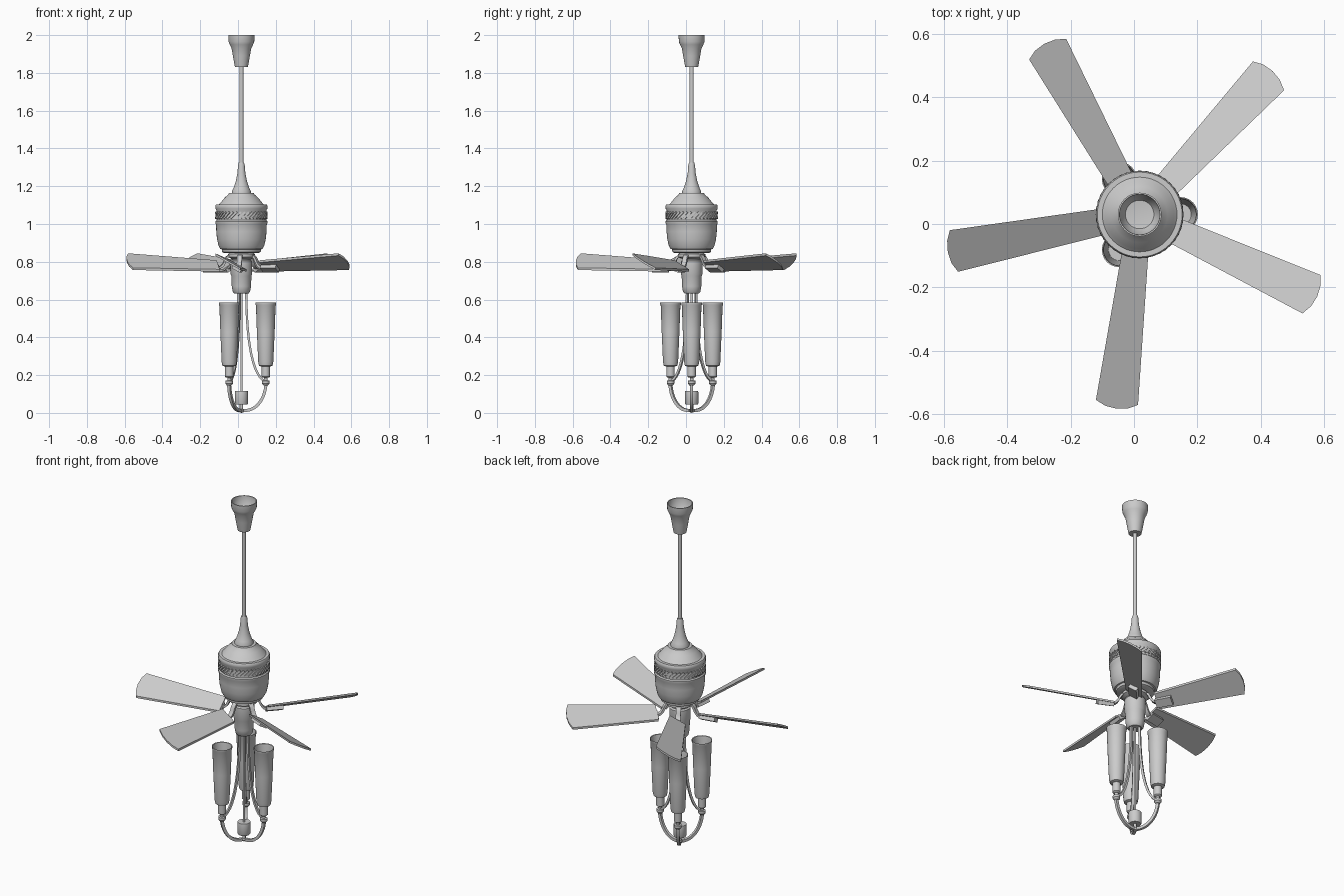
import bpy, bmesh
from math import cos, sin, pi, radians
from mathutils import Vector, Matrix
from mathutils.geometry import interpolate_bezier

if "Cube" in bpy.data.objects:
    bpy.data.objects.remove(bpy.data.objects["Cube"])

AXIS = Vector((0.018, 0.03, 0))


def finish(name, bm, loc=AXIS, turn=0, angle=35):
    bmesh.ops.recalc_face_normals(bm, faces=bm.faces)
    me = bpy.data.meshes.new(name)
    bm.to_mesh(me)
    bm.free()
    me.shade_smooth()
    me.set_sharp_from_angle(angle=radians(angle))
    ob = bpy.data.objects.new(name, me)
    ob.location = loc
    ob.rotation_euler.z = turn
    bpy.context.collection.objects.link(ob)
    return ob


def lathe(name, profile, sides=32, loc=AXIS):
    """Spin (radius, z) points around z."""
    bm = bmesh.new()
    vs = [bm.verts.new((r, 0, z)) for r, z in profile]
    es = [bm.edges.new(p) for p in zip(vs, vs[1:])]
    bmesh.ops.spin(bm, geom=vs + es, cent=(0, 0, 0), axis=(0, 0, 1),
                   angle=2 * pi, steps=sides, use_merge=True)
    bmesh.ops.remove_doubles(bm, verts=bm.verts, dist=1e-5)
    return finish(name, bm, loc)


def strip(name, ctrl, width, thick, turn, steps=14):
    """Rectangular bar along a bezier lying in the radius/z plane."""
    pts = interpolate_bezier(*[Vector((r, 0, z)) for r, z in ctrl], steps)
    bm = bmesh.new()
    rings = []
    for i, p in enumerate(pts):
        t = (pts[min(i + 1, steps - 1)] - pts[max(i - 1, 0)]).normalized()
        n = Vector((-t.z, 0, t.x)) * thick / 2
        s = Vector((0, width / 2, 0))
        rings.append([bm.verts.new(p + o) for o in (n + s, n - s, -n - s, -n + s)])
    for a, b in zip(rings, rings[1:]):
        for k in range(4):
            bm.faces.new((a[k], a[k - 1], b[k - 1], b[k]))
    bm.faces.new(rings[0])
    bm.faces.new(rings[-1])
    return finish(name, bm, AXIS, turn)


# Ceiling canopy (open cup) and down rod
lathe("ceiling_canopy", [(0, 1.93), (0.045, 1.935), (0.062, 1.965), (0.064, 2.0), (0.069, 2.0),
                         (0.068, 1.965), (0.062, 1.95), (0.052, 1.93), (0.045, 1.89),
                         (0.038, 1.85), (0.034, 1.83), (0, 1.83)])
lathe("down_rod", [(0, 1.85), (0.011, 1.85), (0.011, 1.28), (0, 1.28)], 16)

# Flared collar above the motor
lathe("rod_collar", [(0, 1.325), (0.014, 1.325), (0.018, 1.31), (0.021, 1.27), (0.030, 1.225),
                     (0.042, 1.19), (0.050, 1.175), (0.050, 1.155), (0, 1.155)])

# Motor housing with recessed band
lathe("motor_housing", [(0, 1.165), (0.065, 1.165), (0.070, 1.155), (0.088, 1.14), (0.108, 1.115),
                        (0.118, 1.104), (0.134, 1.104), (0.138, 1.097), (0.138, 1.082),
                        (0.132, 1.072), (0.132, 1.020), (0.138, 1.014), (0.138, 1.004),
                        (0.134, 0.995), (0.133, 0.96), (0.129, 0.92), (0.121, 0.885),
                        (0.112, 0.868), (0.104, 0.866), (0.102, 0.852), (0.09, 0.846),
                        (0, 0.846)], 48)

# Slanted rope pattern in the band
bm = bmesh.new()
for i in range(40):
    m = (Matrix.Rotation(2 * pi * i / 40, 4, 'Z') @ Matrix.Translation((0.131, 0, 1.046))
         @ Matrix.Rotation(radians(42), 4, 'X') @ Matrix.Diagonal((0.013, 0.05, 0.009, 1)))
    bmesh.ops.create_cube(bm, size=1, matrix=m)
finish("motor_rope_band", bm)

# Rotor plate and lower hub
lathe("rotor_plate", [(0, 0.85), (0.06, 0.85), (0.072, 0.84), (0.072, 0.825), (0.05, 0.815),
                      (0.045, 0.79), (0, 0.79)])
lathe("switch_hub", [(0, 0.81), (0.05, 0.81), (0.057, 0.803), (0.057, 0.735), (0.053, 0.725),
                     (0.051, 0.67), (0.046, 0.642), (0.038, 0.632), (0, 0.632)])

# Five pitched blades with their brackets
R0, R1, TH = 0.125, 0.598, 0.012


def blade_z(r, y):
    return 0.778 + 0.022 * (r - R0) / (R1 - R0) - 0.57 * y


for i in range(5):
    turn = radians(47.2 + 72 * i)
    bm = bmesh.new()
    outline = [(R0, -0.042), (R1, -0.068), (0.613, -0.036), (0.618, 0),
               (0.613, 0.036), (R1, 0.066), (R0, 0.042)]
    top = [bm.verts.new((r, y, blade_z(r, y) + TH / 2)) for r, y in outline]
    low = [bm.verts.new((r, y, blade_z(r, y) - TH / 2)) for r, y in outline]
    bm.faces.new(top)
    bm.faces.new(low[::-1])
    for k in range(len(outline)):
        bm.faces.new((top[k - 1], top[k], low[k], low[k - 1]))
    finish(f"blade_{i + 1}", bm, AXIS, turn, 20)

    strip(f"blade_arm_{i + 1}", [(0.055, 0.832), (0.10, 0.835), (0.075, 0.765), (0.14, 0.766)],
          0.026, 0.012, turn, 10)

    bm = bmesh.new()
    m = (Matrix.Translation((0.165, 0, 0.764)) @ Matrix.Rotation(-0.518, 4, 'X')
         @ Matrix.Diagonal((0.09, 0.05, 0.022, 1)))
    bmesh.ops.create_cube(bm, size=1, matrix=m)
    finish(f"blade_mount_{i + 1}", bm, AXIS, turn)

# Centre rod and bottom weight
lathe("centre_rod", [(0, 0.64), (0.006, 0.64), (0.006, 0.03), (0, 0.03)], 12)
lathe("bottom_cup", [(0, 0.115), (0.034, 0.115), (0.035, 0.11), (0.035, 0.05),
                     (0.032, 0.044), (0, 0.044)], 24)
lathe("bottom_finial", [(0, 0.045), (0.009, 0.045), (0.009, 0.02), (0.016, 0.014),
                        (0.012, 0.004), (0, 0.0)], 16)

# Three lamps with curved arms
for i in range(3):
    turn = 2 * pi * i / 3
    pos = AXIS + Vector((cos(turn), sin(turn), 0)) * 0.129
    strip(f"upper_arm_{i + 1}", [(0.026, 0.64), (0.026, 0.40), (0.055, 0.19), (0.13, 0.165)],
          0.014, 0.012, turn)
    strip(f"lower_arm_{i + 1}", [(0.131, 0.165), (0.128, 0.07), (0.075, 0.008), (0.012, 0.013)],
          0.016, 0.016, turn)
    lathe(f"lamp_holder_{i + 1}", [(0, 0.255), (0.022, 0.255), (0.022, 0.192), (0.018, 0.188),
                                   (0.010, 0.186), (0.010, 0.172), (0.020, 0.170),
                                   (0.020, 0.155), (0.012, 0.145), (0, 0.145)], 20, pos)
    lathe(f"lamp_shade_{i + 1}", [(0, 0.262), (0.034, 0.262), (0.049, 0.57), (0.051, 0.582),
                                  (0.055, 0.584), (0.055, 0.574), (0.052, 0.568), (0.047, 0.43),
                                  (0.040, 0.27), (0.036, 0.25), (0.022, 0.245), (0, 0.245)], 24, pos)
